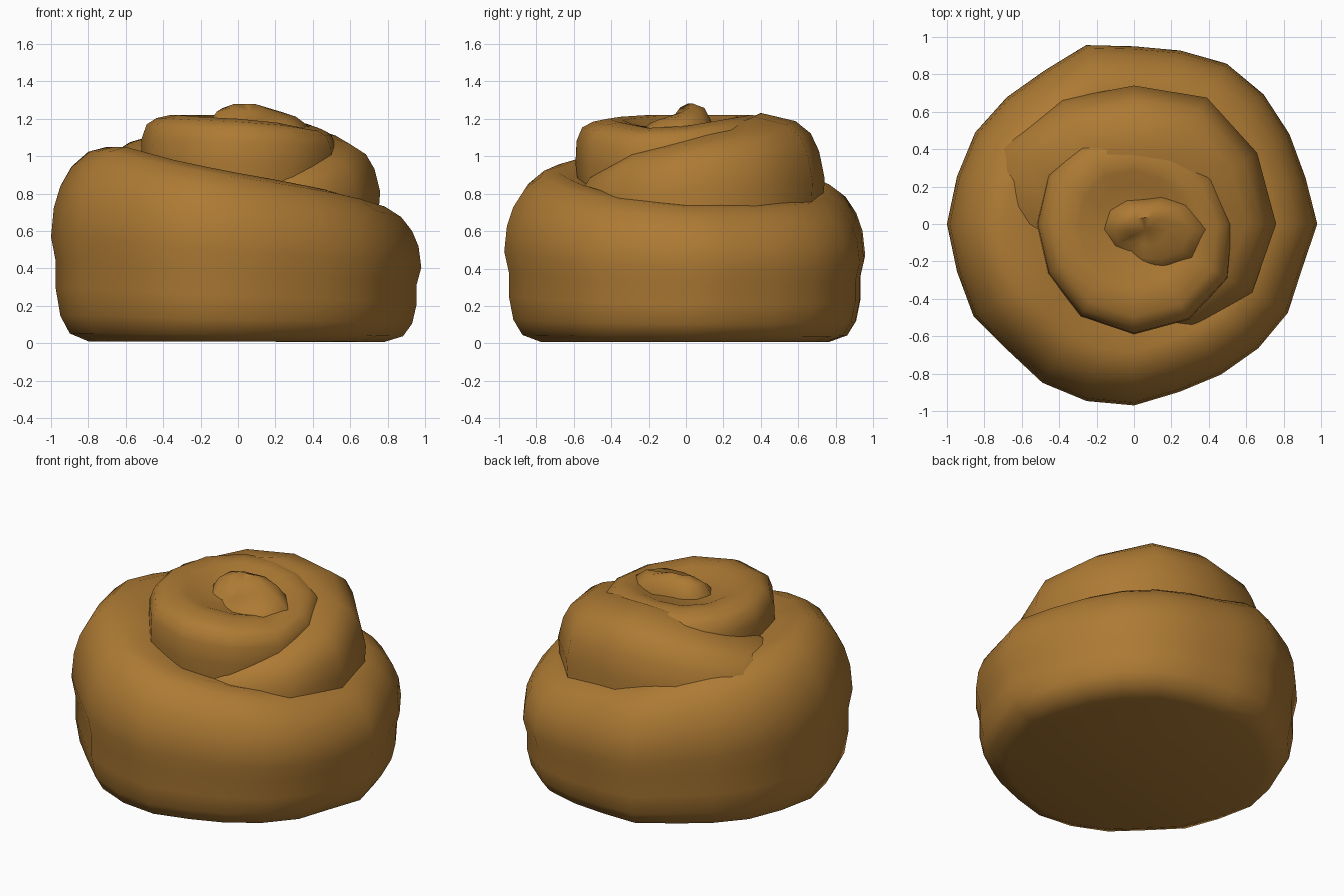
import bpy
import bmesh
import math
from mathutils import Vector

default_cube = bpy.data.objects.get("Cube")
if default_cube:
    bpy.data.objects.remove(default_cube, do_unlink=True)

# Baked dough colour
dough = bpy.data.materials.new("golden_brown_dough")
dough.use_nodes = True
colour = (0.42, 0.195, 0.034, 1)
dough.diffuse_color = colour
dough.node_tree.nodes["Principled BSDF"].inputs["Base Color"].default_value = colour

# Cross-sections: (share of radius, share of height)
OUTER = [(0.8, 0.01), (0.9, 0.05), (0.95, 0.14), (0.975, 0.28), (0.975, 0.42),
         (1, 0.54), (0.985, 0.69), (0.95, 0.8), (0.89, 0.9), (0.8, 0.975), (0.7, 1), (0.55, 0.96)]
MIDDLE = [(0.97, 0), (1, 0.52), (0.96, 0.72), (0.9, 0.85), (0.79, 0.94), (0.54, 1)]
INNER = [(0.97, 0), (1, 0.4), (0.99, 0.7), (0.94, 0.88), (0.84, 0.96),
         (0.7, 1), (0.57, 0.98), (0.42, 0.9)]
CURL = [(1, 0), (0.88, 0.5), (0.68, 0.88), (0.35, 1)]


def with_midpoints(values):
    """Insert the mean between neighbours around a closed loop."""
    doubled = []
    for i, value in enumerate(values):
        doubled += [value, (value + values[(i + 1) % len(values)]) / 2]
    return doubled


def dough_layer(name, profile, base, radii, tops, centre=(0, 0)):
    """Loft a rounded layer whose radius and height change around the roll."""
    bm = bmesh.new()
    sides = len(radii)
    rings = []
    for share, rise in profile:
        ring = []
        for i, (radius, top) in enumerate(zip(radii, tops)):
            a = math.tau * i / sides
            ring.append(bm.verts.new((centre[0] + share * radius * math.cos(a),
                                      centre[1] + share * radius * math.sin(a),
                                      base + rise * (top - base))))
        rings.append(ring)
    for low, high in zip(rings, rings[1:]):
        for i in range(sides):
            j = (i + 1) % sides
            bm.faces.new((low[i], low[j], high[j], high[i]))
    bm.faces.new(rings[0][::-1])
    # Close the top with a fan around a middle point
    middle = sum((v.co for v in rings[-1]), Vector()) / sides
    hub = bm.verts.new(middle)
    for i in range(sides):
        bm.faces.new((rings[-1][i], rings[-1][(i + 1) % sides], hub))
    bmesh.ops.recalc_face_normals(bm, faces=bm.faces)
    mesh = bpy.data.meshes.new(name)
    bm.to_mesh(mesh)
    bm.free()
    mesh.materials.append(dough)
    obj = bpy.data.objects.new(name, mesh)
    bpy.context.collection.objects.link(obj)
    bpy.ops.object.select_all(action="DESELECT")
    obj.select_set(True)
    bpy.context.view_layer.objects.active = obj
    bpy.ops.object.shade_smooth_by_angle(angle=math.radians(50))


# Wide outer turn, climbing clockwise from the back to the right side
dough_layer("outer_turn", OUTER, 0,
            [.98, .95, .96, .98, .99, .96, .95, .99, .95, .96, .98, .98,
             1, .98, .99, .955, .98, .98, .97, .93, .93, .94, .95, .93],
            with_midpoints([.75, .75, .77, .82, .92, 1, 1.05, 1.05, .98, .91, .85, .79]))

# Second turn, sinking into the outer turn at the front
dough_layer("middle_turn", MIDDLE, 0.5,
            [.76, .76, .78, .74, .77, .85, .8, .55, .5, .56, .66, .73],
            [1.1, 1.15, 1.21, 1.23, 1.2, 1.11, 1.03, .96, .92, .9, .95, 1.04])

# Third turn with a hollow in its middle
dough_layer("inner_turn", INNER, 0.8,
            [.53, .5, .49, .5, .53, .53, .52, .53, .57, .59, .59, .58],
            [1.16, 1.19, 1.21, 1.22, 1.22, 1.22, 1.22, 1.22, 1.21, 1.2, 1.18, 1.15])

# Small curl at the heart of the roll, dipping towards the front
dough_layer("centre_curl", CURL, 1.08,
            [.38, .3, .22, .18, .2, .23, .24, .22, .2, .22, .27, .34],
            [1.23, 1.26, 1.28, 1.28, 1.28, 1.28, 1.26, 1.21, 1.17, 1.18, 1.19, 1.21],
            (0.05, -0.03))
